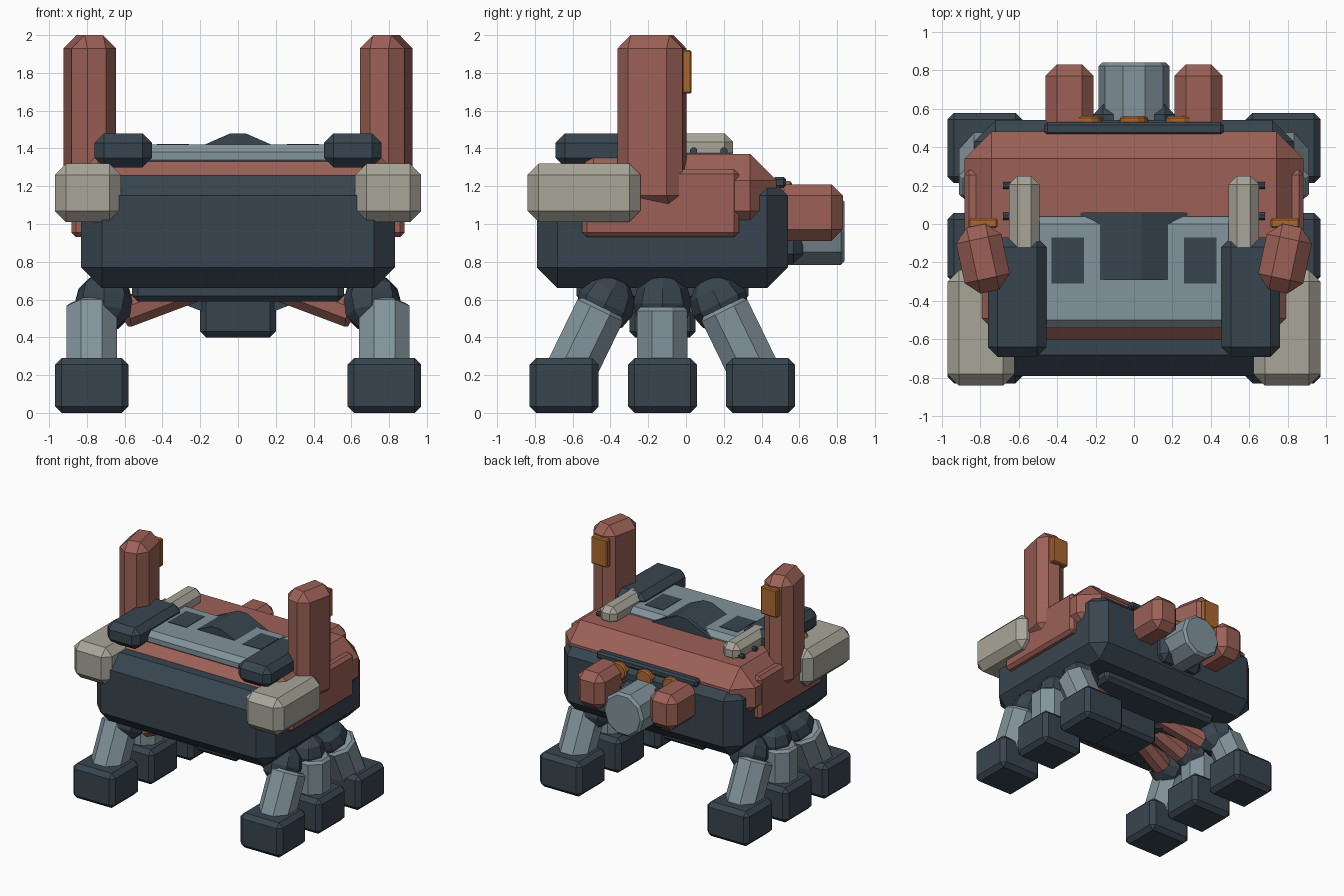
import bpy, bmesh, math
from mathutils import Vector, Matrix

cube = bpy.data.objects.get("Cube")
if cube:
    bpy.data.objects.remove(cube, do_unlink=True)


def material(name, srgb):
    col = tuple(c / 12.92 if c < 0.04 else ((c + 0.055) / 1.055) ** 2.4 for c in srgb) + (1.0,)
    m = bpy.data.materials.new(name)
    m.use_nodes = True
    m.diffuse_color = col
    m.node_tree.nodes["Principled BSDF"].inputs["Base Color"].default_value = col
    return m


DARK = material("dark slate", (0.22, 0.27, 0.31))
RUST = material("rust red", (0.61, 0.38, 0.34))
GREY = material("blue grey", (0.51, 0.58, 0.61))
BEIGE = material("warm beige", (0.66, 0.65, 0.60))
ORANGE = material("amber orange", (0.67, 0.41, 0.19))


def finish(name, bm, mat, bevel=0.0):
    """Chamfer the mesh edges and turn it into a flat shaded object."""
    if bevel:
        bmesh.ops.bevel(bm, geom=bm.edges[:], offset=bevel, segments=1,
                        affect='EDGES', clamp_overlap=True)
    bmesh.ops.recalc_face_normals(bm, faces=bm.faces[:])
    me = bpy.data.meshes.new(name)
    bm.to_mesh(me)
    bm.free()
    me.materials.append(mat)
    ob = bpy.data.objects.new(name, me)
    bpy.context.collection.objects.link(ob)
    return ob


def box(name, mat, x, y, z, bevel=0.0, turn=0.0):
    """Chamfered box from x, y and z ranges, turned about its own z axis."""
    bm = bmesh.new()
    bmesh.ops.create_cube(bm, size=1)
    bmesh.ops.scale(bm, vec=(x[1] - x[0], y[1] - y[0], z[1] - z[0]), verts=bm.verts)
    ob = finish(name, bm, mat, bevel)
    ob.location = [(r[0] + r[1]) / 2 for r in (x, y, z)]
    ob.rotation_euler.z = turn
    return ob


def rod(name, mat, start, end, radius, sides=8, bevel=0.0, end_radius=None):
    """Faceted cylinder between two points."""
    a, b = Vector(start), Vector(end)
    bm = bmesh.new()
    bmesh.ops.create_cone(bm, cap_ends=True, segments=sides, radius1=radius,
                          radius2=end_radius or radius, depth=(b - a).length)
    bmesh.ops.rotate(bm, verts=bm.verts, matrix=Matrix.Rotation(math.pi / sides, 3, 'Z'))
    if bevel:
        rims = [e for e in bm.edges if any(len(f.verts) > 4 for f in e.link_faces)]
        bmesh.ops.bevel(bm, geom=rims, offset=bevel, segments=1, affect='EDGES')
    ob = finish(name, bm, mat)
    ob.location = (a + b) / 2
    ob.rotation_euler = (b - a).to_track_quat('Z', 'Y').to_euler()
    return ob


def hood(name, y_front, y_back, half, base, shoulder, peak):
    """Gabled block with a narrow flat ridge."""
    profile = [(-half, base), (-half, shoulder), (-0.04, peak),
               (0.04, peak), (half, shoulder), (half, base)]
    bm = bmesh.new()
    face = bm.faces.new([bm.verts.new((x, y_front, z)) for x, z in profile])
    new = bmesh.ops.extrude_face_region(bm, geom=[face])["geom"]
    bmesh.ops.translate(bm, vec=(0, y_back - y_front, 0),
                        verts=[v for v in new if isinstance(v, bmesh.types.BMVert)])
    return finish(name, bm, DARK)


def span(side, near, far):
    return tuple(sorted((side * near, side * far)))


# Body
MID = -0.125
box("hull", DARK, (-0.83, 0.83), (-0.79, 0.54), (0.66, 1.26), 0.11)
box("upper_shell", RUST, (-0.88, 0.88), (-0.63, 0.48), (0.93, 1.37), 0.14)
box("top_panel", GREY, (-0.58, 0.58), (-0.54, 0.04), (1.30, 1.42), 0.04)
box("belly_plate", DARK, (-0.56, 0.56), (-0.58, 0.33), (0.59, 0.70), 0.03)

# Ridged hood on the roof and its counterpart under the belly
hood("roof_hood", -0.29, 0.03, 0.20, 1.38, 1.41, 1.48)
hood("roof_hood_flare", 0.0, 0.06, 0.29, 1.34, 1.365, 1.48)
hood("belly_wedge", -0.28, 0.03, 0.30, 0.62, 0.58, 0.48)
box("belly_block", DARK, (-0.20, 0.20), (-0.30, 0.05), (0.40, 0.64), 0.03)

# Rear engine
box("engine_mount", DARK, (-0.21, 0.21), (0.48, 0.62), (0.79, 1.10), 0.05)
rod("engine_barrel", GREY, (0, 0.5, 0.96), (0, 0.84, 0.96), 0.185, 10, 0.02)
box("rear_rail", DARK, (-0.465, 0.465), (0.46, 0.53), (1.19, 1.25), 0.015)
for x in (-0.24, 0, 0.24):
    rod("rear_lamp", ORANGE, (x, 0.5, 1.155), (x, 0.56, 1.155), 0.075, 12, 0.01)

for s, label in ((-1, "right"), (1, "left")):
    # Side details
    box(label + "_side_panel", RUST, span(s, 0.78, 0.882), (-0.55, 0.28), (0.93, 1.29), 0.025)
    box(label + "_roof_hatch", DARK, span(s, 0.26, 0.43), (-0.31, -0.07), (1.416, 1.424))
    box(label + "_rear_pod", RUST, span(s, 0.21, 0.46), (0.46, 0.83), (0.91, 1.21), 0.06)

    # Uprights with amber plates on the back
    box(label + "_upright", RUST, span(s, 0.665, 0.905), (-0.355, -0.005), (1.08, 2.0),
        0.07, -s * math.radians(12))
    box(label + "_upright_lamp", ORANGE, span(s, 0.71, 0.86), (-0.02, 0.03), (1.69, 1.92), 0.008)

    # Front bumper blocks and roof launchers
    box(label + "_bumper", BEIGE, span(s, 0.62, 0.97), (-0.84, -0.24), (1.01, 1.32), 0.06)
    box(label + "_launcher", DARK, span(s, 0.455, 0.76), (-0.69, -0.07), (1.30, 1.48), 0.05)
    box(label + "_launcher_tail", BEIGE, span(s, 0.49, 0.65), (-0.2, 0.25), (1.33, 1.48), 0.045)
    for y in (0.04, 0.2):
        rod(label + "_launcher_pin", DARK, (s * 0.6, y, 1.387), (s * 0.68, y, 1.387), 0.02)

    # Three legs: thigh, joint, shin and foot
    for i, place in ((-1, "front"), (0, "middle"), (1, "rear")):
        leg = place + "_" + label
        top = Vector((s * 0.775, MID + i * 0.32, 0.56))
        ankle = Vector((s * 0.775, MID + i * 0.50, 0.19))
        axis = (top - ankle).normalized()
        rod(leg + "_thigh", RUST, (s * 0.2, MID + i * 0.15, 0.68),
            (s * 0.60, MID + i * 0.25, 0.53), 0.085)
        rod(leg + "_shin", GREY, ankle, top, 0.145, 8, 0.02)
        bm = bmesh.new()
        bmesh.ops.create_uvsphere(bm, u_segments=8, v_segments=6, radius=0.155)
        joint = finish(leg + "_joint", bm, DARK)
        joint.location = (s * 0.71, MID + i * 0.30, 0.58)
        joint.rotation_euler = axis.to_track_quat('Z', 'Y').to_euler()
        y = MID + i * 0.52
        box(leg + "_foot", DARK, span(s, 0.58, 0.97), (y - 0.183, y + 0.183), (0, 0.29), 0.035)
